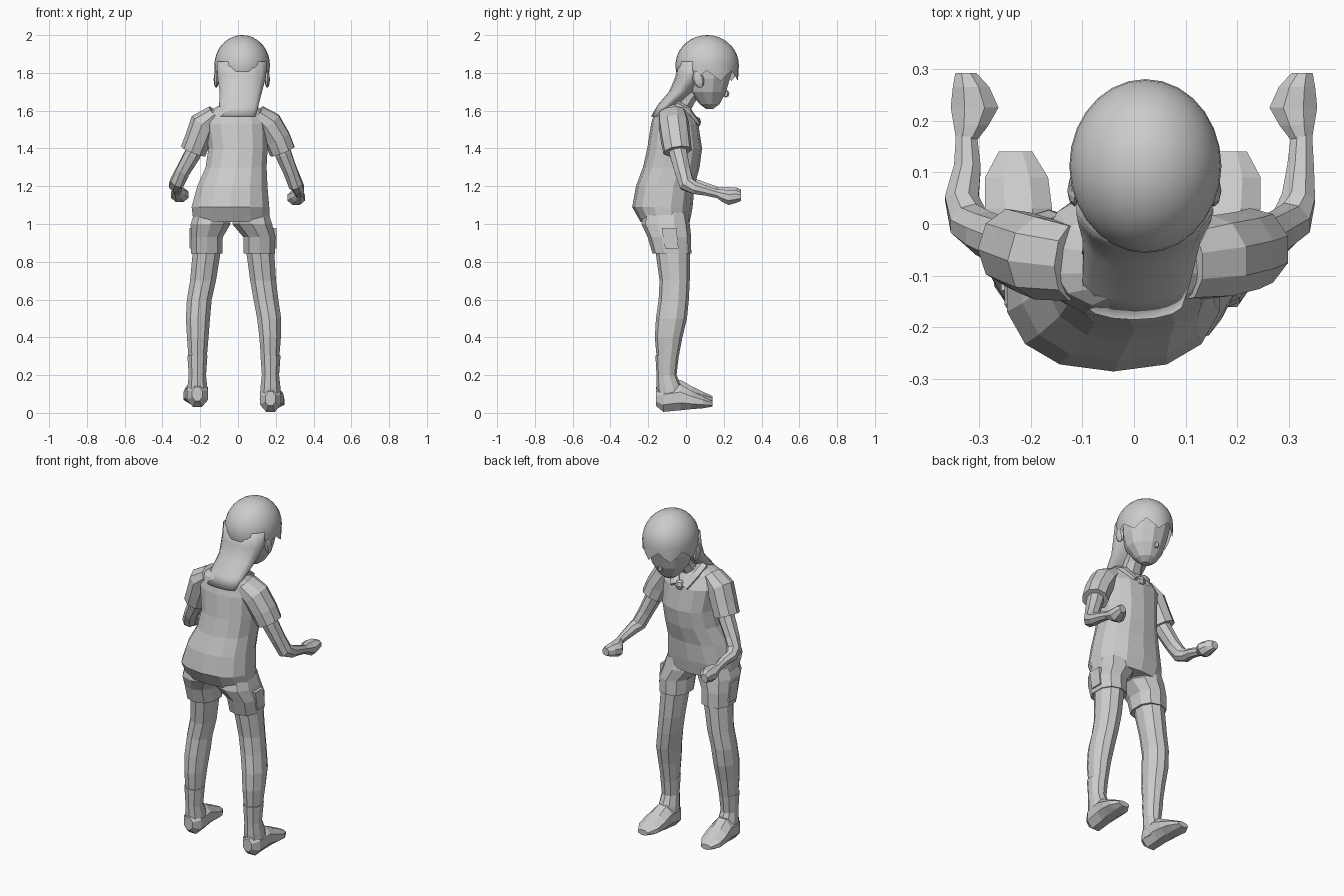
import bpy, bmesh, math
from mathutils import Vector, Matrix


def finish(name, bm, smooth=False):
    bmesh.ops.recalc_face_normals(bm, faces=bm.faces)
    me = bpy.data.meshes.new(name)
    bm.to_mesh(me)
    bm.free()
    for p in me.polygons:
        p.use_smooth = smooth
    ob = bpy.data.objects.new(name, me)
    bpy.context.collection.objects.link(ob)
    return ob


def loft(name, rings, axis=None, n=10, box=1.0, smooth=False):
    """Skin elliptical rings (x, y, z, half width, half depth); axis None follows the path."""
    bm = bmesh.new()
    cs = [Vector(r[:3]) for r in rings]
    loops = []
    for i, r in enumerate(rings):
        t = Vector(axis) if axis else (cs[min(i + 1, len(cs) - 1)] - cs[max(i - 1, 0)]).normalized()
        side = (Vector((1, 0, 0)) - t * t.x).normalized()
        up = t.cross(side)
        loop = []
        for k in range(n):
            a = 2 * math.pi * (k + 0.5) / n
            c, s = math.cos(a), math.sin(a)
            c, s = math.copysign(abs(c) ** box, c), math.copysign(abs(s) ** box, s)
            loop.append(bm.verts.new(cs[i] + side * c * r[3] + up * s * r[4]))
        loops.append(loop)
    for p, q in zip(loops, loops[1:]):
        for k in range(n):
            bm.faces.new((p[k], p[(k + 1) % n], q[(k + 1) % n], q[k]))
    bm.faces.new(loops[0])
    bm.faces.new(loops[-1])
    return finish(name, bm, smooth)


def ball(name, loc, scale, u=10, v=6, rot=0):
    bm = bmesh.new()
    bmesh.ops.create_uvsphere(bm, u_segments=u, v_segments=v, radius=1)
    m = Matrix.Translation(loc) @ Matrix.Rotation(rot, 4, 'X') @ Matrix.Diagonal((*scale, 1))
    bmesh.ops.transform(bm, matrix=m, verts=bm.verts)
    return finish(name, bm)


Z, Y = (0, 0, 1), (0, 1, 0)

# Shirt body, facing +y
loft("shirt_body", [
    (-0.035, -0.11, 1.01, 0.205, 0.13), (-0.04, -0.125, 1.09, 0.21, 0.16),
    (-0.03, -0.11, 1.2, 0.19, 0.155), (-0.01, -0.078, 1.3, 0.165, 0.15),
    (0, -0.06, 1.4, 0.16, 0.145), (-0.01, -0.06, 1.53, 0.17, 0.125),
    (-0.01, -0.07, 1.6, 0.145, 0.095), (0, -0.075, 1.635, 0.085, 0.07)], Z, 14, 0.85)

# Head, neck and back hair
loft("face", [
    (0.02, 0.125, 1.61, 0.025, 0.02), (0.02, 0.125, 1.635, 0.06, 0.055),
    (0.02, 0.115, 1.7, 0.105, 0.1), (0.02, 0.115, 1.77, 0.125, 0.122),
    (0.02, 0.12, 1.84, 0.13, 0.14), (0.02, 0.12, 1.93, 0.1, 0.1)], Z, 12)
loft("neck", [(0.02, 0.06, 1.73, 0.055, 0.055), (0.01, 0, 1.65, 0.055, 0.055),
              (0, -0.06, 1.56, 0.07, 0.065)], Z, 8)
ball("nose", (0.02, 0.212, 1.69), (0.012, 0.018, 0.02), 6, 4)
loft("back_hair", [
    (0.02, 0.04, 1.86, 0.135, 0.085), (0.02, 0.022, 1.78, 0.132, 0.078),
    (0.015, -0.025, 1.7, 0.115, 0.065), (0.005, -0.10, 1.63, 0.107, 0.05),
    (0, -0.155, 1.57, 0.095, 0.03)], Z, 14, smooth=True)

# Hair cap with a jagged fringe over the open face area
bm = bmesh.new()
bmesh.ops.create_uvsphere(bm, u_segments=28, v_segments=18, radius=1)
for v in bm.verts:
    v.co = Vector((0.022 + v.co.x * 0.147, 0.112 + v.co.y * 0.168, 1.84 + v.co.z * 0.16))
gone = [v for v in bm.verts if v.co.z < 1.80 and v.co.y > 0.045 or v.co.z < 1.72]
bmesh.ops.delete(bm, geom=gone, context='VERTS')
for v in [v for v in bm.verts if v.is_boundary and v.co.y > 0.07]:
    k = round(math.atan2(v.co.y - 0.112, v.co.x - 0.022) * 14 / math.pi)
    v.co.z -= (0, 0.03, 0.055, 0.025)[k % 4]
finish("hair_cap", bm, True)

# Chest knot below the collar
ball("collar_knot", (0.0, 0.055, 1.54), (0.03, 0.025, 0.03), 8, 4)

for s, side in ((-1, "left"), (1, "right")):
    # Ear, collar flap, sleeve
    ball(side + "_ear", (0.02 + s * 0.135, 0.065, 1.765), (0.014, 0.03, 0.045), 8, 6, 0.3)
    loft(side + "_collar", [(s * 0.075, -0.06, 1.63, 0.03, 0.03), (s * 0.065, 0.01, 1.60, 0.035, 0.02),
                            (s * 0.03, 0.06, 1.54, 0.03, 0.012)], None, 6)
    loft(side + "_sleeve", [
        (s * 0.11 - 0.01, -0.075, 1.585, 0.05, 0.075), (s * 0.17 - 0.01, -0.065, 1.53, 0.077, 0.082),
        (s * 0.21, -0.055, 1.45, 0.072, 0.08), (s * 0.236, -0.045, 1.385, 0.071, 0.077)], None, 9)

    # Bent arm ending in a fist
    d = -0.015 if s > 0 else 0
    e = 0 if s > 0 else -0.015
    loft(side + "_arm", [
        (s * 0.21, -0.055, 1.45, 0.048, 0.05), (s * 0.24, -0.04, 1.37, 0.046, 0.05),
        (s * 0.277 + e, -0.018, 1.28, 0.04, 0.045), (s * 0.305 + e, 0.005, 1.225 + d, 0.04, 0.044),
        (s * 0.318 + e, 0.05, 1.205 + d, 0.035, 0.035), (s * 0.322, 0.11, 1.19 + d, 0.028, 0.028),
        (s * 0.324, 0.17, 1.173 + d, 0.022, 0.024)], None, 8)
    loft(side + "_fist", [
        (s * 0.324, 0.16, 1.176 + d, 0.021, 0.022), (s * 0.315, 0.19, 1.165 + d, 0.036, 0.035),
        (s * 0.308, 0.225, 1.155 + d, 0.05, 0.043), (s * 0.315, 0.265, 1.16 + d, 0.038, 0.036),
        (s * 0.325, 0.292, 1.16 + d, 0.022, 0.024)], Y, 8)

    # Shorts leg with a side pocket
    cx = -0.165 if s < 0 else 0.113
    top = -0.145 if s < 0 else 0.075
    loft(side + "_shorts", [
        (cx, -0.075, 0.845, 0.087, 0.103), (cx, -0.088, 0.93, 0.088, 0.115),
        (top, -0.108, 1.0, 0.11, 0.128), (top, -0.108, 1.06, 0.09, 0.115)], Z, 10, 0.85)
    loft(side + "_pocket", [(cx + s * 0.082, -0.075, 0.87, 0.014, 0.05),
                            (cx + s * 0.082, -0.09, 0.98, 0.014, 0.055)], Z, 4)

    # Leg: centre x at each height, shared depth
    xs = (-0.165, -0.185, -0.205, -0.212, -0.213, -0.214) if s < 0 else (0.117, 0.133, 0.148, 0.165, 0.17, 0.17)
    prof = [(0.86, -0.07, 0.078, 0.092), (0.7, -0.06, 0.072, 0.08), (0.6, -0.065, 0.069, 0.08),
            (0.5, -0.077, 0.067, 0.082), (0.4, -0.092, 0.06, 0.073), (0.28, -0.098, 0.05, 0.056)]
    loft(side + "_leg", [(x, y, z, a, b) for x, (z, y, a, b) in zip(xs, prof)], Z, 10)

    # Sock and foot
    fx, fz = (-0.215, 0.025) if s < 0 else (0.172, 0)
    loft(side + "_sock", [
        (fx, -0.1, 0.305, 0.056, 0.062), (fx, -0.103, 0.2, 0.048, 0.053),
        (fx, -0.09, 0.14, 0.055, 0.066), (fx, -0.08, 0.07, 0.06, 0.07)], Z, 10)
    loft(side + "_foot", [
        (fx, -0.16, 0.075 + fz, 0.03, 0.04), (fx, -0.12, 0.07 + fz, 0.06, 0.07),
        (fx + s * 0.003, -0.03, 0.082 + fz, 0.064, 0.074), (fx + s * 0.008, 0.03, 0.068 + fz, 0.07, 0.052),
        (fx + s * 0.012, 0.09, 0.056 + fz, 0.066, 0.034), (fx + s * 0.014, 0.14, 0.048 + fz, 0.035, 0.016)],
        Y, 8)
